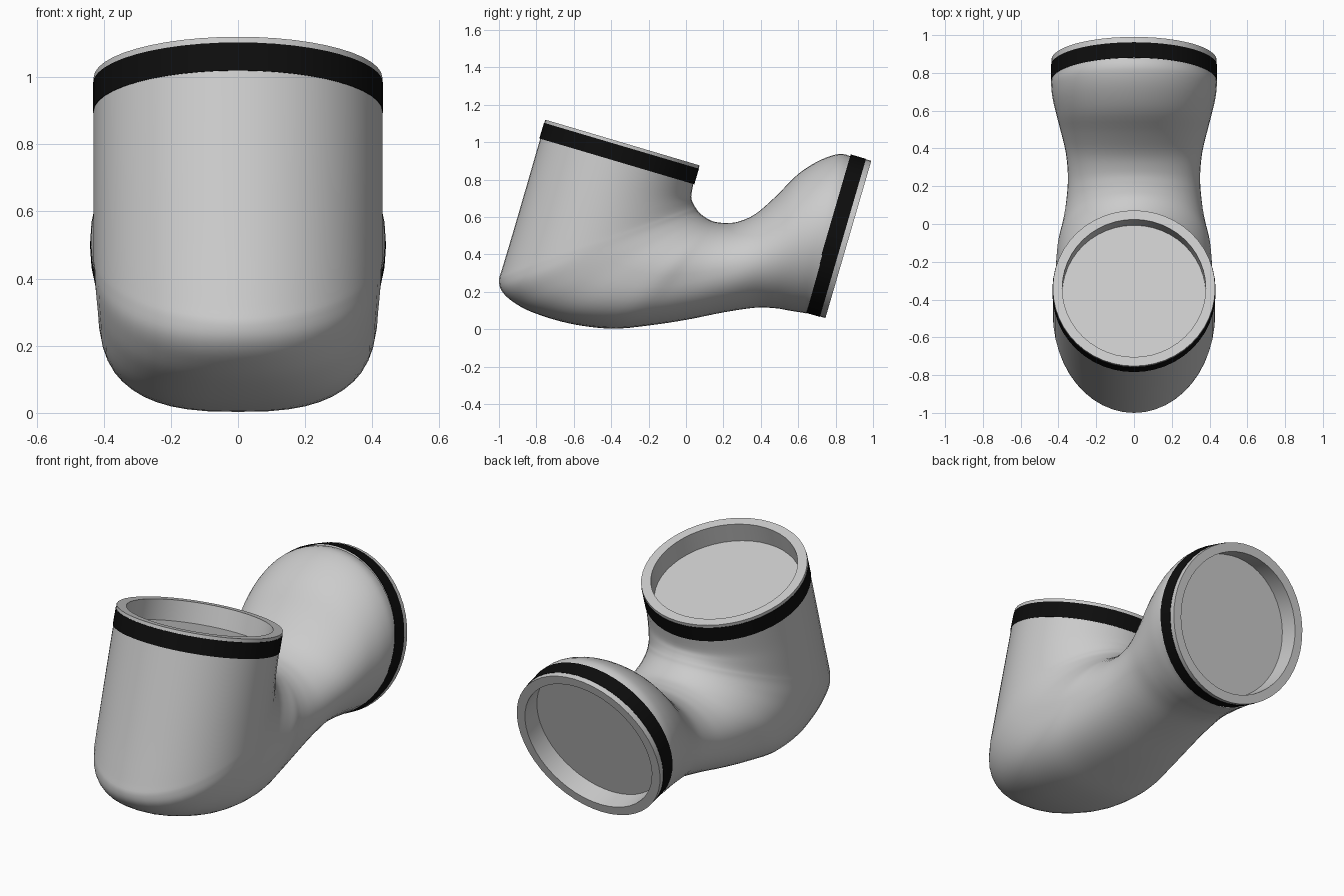
import bpy, bmesh, math
from mathutils import Vector

if "Cube" in bpy.data.objects:
    bpy.data.objects.remove(bpy.data.objects["Cube"])

SEG = 48
STEPS = 4

# Elbow sections: inner point (y, z), outer point (y, z), half width, squareness of outer half
SECTIONS = [
    (.04, .78, -.779, 1.02, .43, 2.0),
    (.028, .71, -.857, .75, .43, 2.0),
    (.035, .68, -.93, .50, .43, 2.0),
    (.045, .66, -.984, .32, .43, 2.0),
    (.055, .645, -1.0, .26, .43, 2.0),
    (.065, .63, -.985, .205, .428, 2.1),
    (.08, .615, -.93, .15, .425, 2.2),
    (.10, .60, -.82, .09, .42, 2.4),
    (.125, .585, -.62, .03, .415, 2.7),
    (.15, .575, -.40, .003, .405, 2.7),
    (.18, .57, -.20, .02, .38, 2.6),
    (.22, .568, .0, .05, .36, 2.4),
    (.28, .575, .20, .09, .35, 2.2),
    (.37, .615, .37, .115, .36, 2.0),
    (.48, .71, .48, .112, .385, 2.0),
    (.60, .83, .55, .10, .41, 2.0),
    (.72, .905, .60, .092, .43, 2.0),
    (.82, .937, .63, .087, .438, 2.0),
    (.88, .925, .643, .084, .438, 2.0),
]


def catmull(a, b, c, d, t):
    return [.5 * (2 * q + (r - p) * t + (2 * p - 5 * q + 4 * r - s) * t * t
                  + (3 * q - p - 3 * r + s) * t ** 3) for p, q, r, s in zip(a, b, c, d)]


def loft(name, rings, angle=35, mat=None):
    """Skin a list of point rings; a one-point ring closes to a fan."""
    bm = bmesh.new()
    rows = [[bm.verts.new(p) for p in ring] for ring in rings]
    for a, b in zip(rows, rows[1:]):
        for i in range(len(a)):
            j = (i + 1) % len(a)
            bm.faces.new([a[i], a[j], b[0]] if len(b) == 1 else [a[i], a[j], b[j], b[i]])
    bmesh.ops.recalc_face_normals(bm, faces=bm.faces)
    me = bpy.data.meshes.new(name)
    bm.to_mesh(me)
    bm.free()
    ob = bpy.data.objects.new(name, me)
    bpy.context.collection.objects.link(ob)
    if mat:
        me.materials.append(mat)
    bpy.ops.object.select_all(action='DESELECT')
    ob.select_set(True)
    bpy.context.view_layer.objects.active = ob
    bpy.ops.object.shade_smooth_by_angle(angle=math.radians(angle))
    return ob


def section_ring(s):
    inner, outer, w, n = Vector((0, s[0], s[1])), Vector((0, s[2], s[3])), s[4], s[5]
    mid, half = (inner + outer) / 2, (outer - inner) / 2
    ring = []
    for i in range(SEG):
        a = 2 * math.pi * i / SEG
        c, si = math.cos(a), math.sin(a)
        e = 2 / n if c > 0 else 1
        x = math.copysign(abs(si) ** e, si) * w
        ring.append(mid + half * math.copysign(abs(c) ** e, c) + Vector((x, 0, 0)))
    return ring


def turned(name, centre, axis, profile, mat=None):
    """Turn a (radius, offset along axis) profile around an axis in the yz plane."""
    side, up = Vector((1, 0, 0)), axis.cross(Vector((1, 0, 0)))
    rings = []
    for r, t in profile:
        count = SEG if r else 1
        rings.append([centre + axis * t + (side * math.cos(2 * math.pi * i / SEG)
                      + up * math.sin(2 * math.pi * i / SEG)) * r for i in range(count)])
    return loft(name, rings, mat=mat)


# Curved body
P = [SECTIONS[0]] + SECTIONS + [SECTIONS[-1]]
rings = []
for k in range(len(SECTIONS) - 1):
    rings += [section_ring(catmull(*P[k:k + 4], j / STEPS)) for j in range(STEPS)]
rings.append(section_ring(SECTIONS[-1]))
loft("elbow_body", rings, angle=60)

# Black bands and recessed sockets at both ends
black = bpy.data.materials.new("black_band")
black.diffuse_color = (.004, .004, .004, 1)
black.use_nodes = True
black.node_tree.nodes["Principled BSDF"].inputs["Base Color"].default_value = black.diffuse_color
ENDS = [
    ("upper", (0, -.34, .998), (0, .284, .959), .43, .018, .105),
    ("rear", (0, .868, .48), (0, .96, -.28), .438, .03, .115),
]
for label, centre, axis, r, lip, depth in ENDS:
    c, ax = Vector(centre), Vector(axis).normalized()
    turned(label + "_band", c, ax, [(r, -depth), (r + .002, -depth), (r + .002, -lip), (r, -lip)], black)
    turned(label + "_socket", c, ax,
           [(r, -lip), (r, 0), (r - .05, 0), (r - .05, -.11), (0, -.11)])
